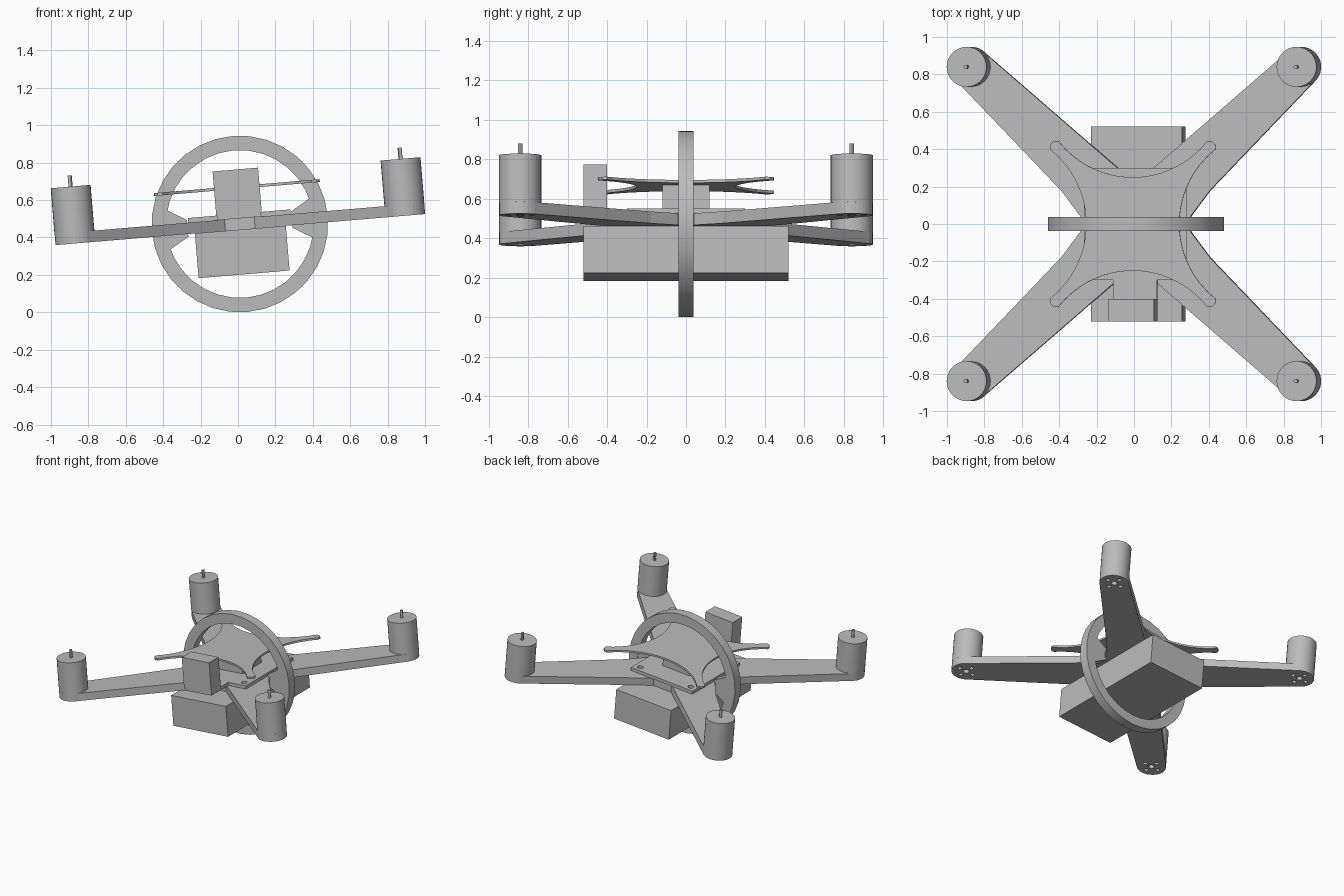
import bpy, bmesh, math
from mathutils import Matrix, Vector

cube = bpy.data.objects.get("Cube")
if cube:
    bpy.data.objects.remove(cube, do_unlink=True)

grey = bpy.data.materials.new("plain grey")
grey.use_nodes = True
color = (0.5, 0.5, 0.5, 1)
grey.diffuse_color = color
grey.node_tree.nodes["Principled BSDF"].inputs["Base Color"].default_value = color

# The whole craft leans sideways about the front-back axis
LEAN = Matrix.Translation((0.01, 0, 0.472)) @ Matrix.Rotation(math.radians(-4.8), 4, 'Y')
UPRIGHT = Matrix.Rotation(math.radians(90), 4, 'X')
MOTOR_X, MOTOR_Y, MOTOR_R = 0.885, 0.84, 0.107


def circle(cx, cy, r, n=16):
    return [(cx + r * math.cos(math.tau * i / n), cy + r * math.sin(math.tau * i / n)) for i in range(n)]


def four_way(quarter):
    """Mirror a counter-clockwise quarter outline into a full one."""
    half = quarter + [(-x, y) for x, y in reversed(quarter)]
    return half + [(-x, -y) for x, y in half]


def prism(name, loops, low, high, turn=Matrix(), smooth=False):
    """Extrude an outline, with optional hole outlines, from low to high."""
    bm = bmesh.new()
    for loop in loops:
        verts = [bm.verts.new((x, y, low)) for x, y in loop]
        for i, v in enumerate(verts):
            bm.edges.new((v, verts[(i + 1) % len(verts)]))
    bmesh.ops.triangle_fill(bm, edges=bm.edges[:], use_beauty=True)
    new = bmesh.ops.extrude_face_region(bm, geom=bm.faces[:], use_keep_orig=True)["geom"]
    bmesh.ops.translate(bm, verts=[g for g in new if isinstance(g, bmesh.types.BMVert)],
                        vec=Vector((0, 0, high - low)))
    bmesh.ops.recalc_face_normals(bm, faces=bm.faces[:])
    bmesh.ops.dissolve_limit(bm, angle_limit=0.01, verts=bm.verts[:], edges=bm.edges[:])
    mesh = bpy.data.meshes.new(name)
    bm.to_mesh(mesh)
    bm.free()
    mesh.materials.append(grey)
    obj = bpy.data.objects.new(name, mesh)
    bpy.context.collection.objects.link(obj)
    obj.matrix_world = LEAN @ turn
    if smooth:
        bpy.ops.object.select_all(action='DESELECT')
        obj.select_set(True)
        bpy.context.view_layer.objects.active = obj
        bpy.ops.object.shade_smooth_by_angle(angle=math.radians(30))
    return obj


def box(name, x, y0, y1, low, high):
    return prism(name, [[(-x, y0), (x, y0), (x, y1), (-x, y1)]], low, high)


# Four-armed frame with rounded arm ends and screw holes
arc = [(MOTOR_X + MOTOR_R * math.cos(math.radians(a)), MOTOR_Y + MOTOR_R * math.sin(math.radians(a)))
       for a in range(-42, 139, 12)]
frame = four_way([(0.295, 0.04), (0.40, 0.18)] + arc + [(0.08, 0.285)])
holes = []
for sx in (-1, 1):
    for sy in (-1, 1):
        cx, cy = sx * MOTOR_X, sy * MOTOR_Y
        holes.append(circle(cx, cy, 0.022, 12))
        holes += [circle(cx + dx, cy + dy, 0.015, 12)
                  for dx, dy in ((0.06, 0), (-0.06, 0), (0, 0.06), (0, -0.06))]
prism("arm_frame", [frame] + holes, -0.03, 0.03)

# Motors and their shafts
for sx, side in ((1, "left"), (-1, "right")):
    for sy, end in ((-1, "front"), (1, "back")):
        at = (sx * MOTOR_X, sy * MOTOR_Y)
        prism(f"{end}_{side}_motor", [circle(*at, MOTOR_R, 32)], 0.03, 0.275, smooth=True)
        prism(f"{end}_{side}_shaft", [circle(*at, 0.011, 12)], 0.275, 0.335, smooth=True)

# Middle plate with corner holes and a front tongue
plate = [(-0.275, -0.3), (-0.118, -0.3), (-0.118, -0.515), (0.118, -0.515),
         (0.118, -0.3), (0.275, -0.3), (0.275, 0.3), (-0.275, 0.3)]
corner_holes = [circle(sx * 0.225, sy * 0.25, 0.022, 12) for sx in (-1, 1) for sy in (-1, 1)]
prism("middle_plate", [plate] + corner_holes, 0.03, 0.055)

# Top plate with four concave sides
R = 0.508
curve = [(0.25 + R - math.sqrt(R * R - t * t), t) for t in (0.04 * i for i in range(1, 11))]
tip = [(0.442, 0.425), (0.425, 0.442)]
prism("top_plate", [four_way(curve + tip + [(y, x) for x, y in reversed(curve)])], 0.188, 0.203)

# Electronics, camera and battery blocks
box("electronics_stack", 0.12, -0.12, 0.12, 0.055, 0.188)
box("camera_block", 0.122, -0.52, -0.40, 0.055, 0.292)
box("battery", 0.244, -0.52, 0.52, -0.27, -0.03)

# Upright guard ring and the wedges holding it
prism("guard_ring", [circle(0, 0, 0.472, 32), circle(0, 0, 0.395, 32)],
      -0.037, 0.037, UPRIGHT, smooth=True)
for s, side in ((1, "left"), (-1, "right")):
    wedge = [(s * 0.28, -0.045), (s * 0.39, -0.11), (s * 0.41, 0), (s * 0.39, 0.11), (s * 0.28, 0.045)]
    prism(f"{side}_ring_wedge", [wedge], -0.034, 0.034, UPRIGHT)
